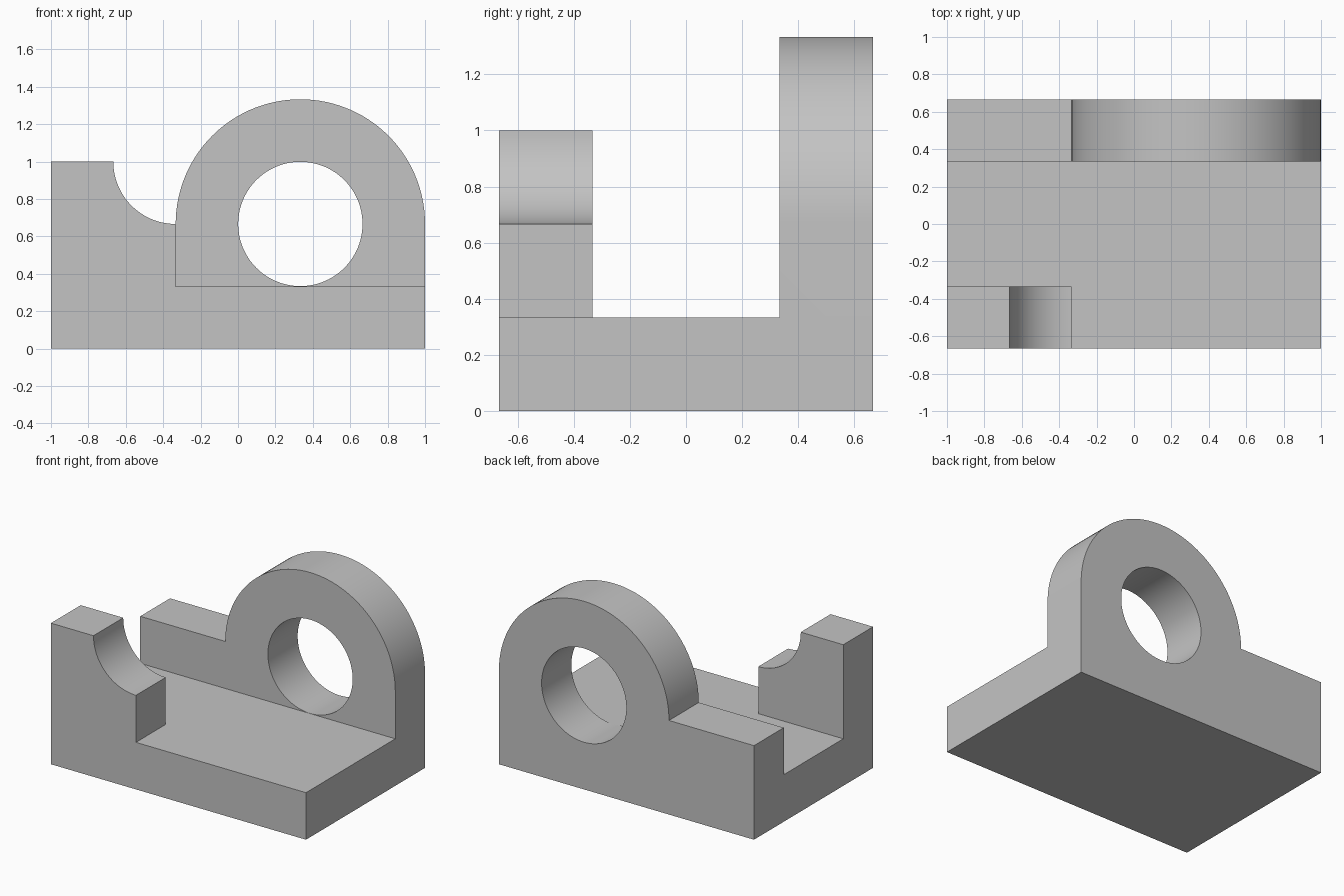
import bpy
import bmesh
from math import cos, sin, radians

cube = bpy.data.objects.get("Cube")
if cube:
    bpy.data.objects.remove(cube, do_unlink=True)

U = 1 / 3   # design module
STEP = 3    # degrees per arc segment

grey = bpy.data.materials.new("plain_grey")
grey.use_nodes = True
colour = (0.55, 0.55, 0.55, 1)
grey.diffuse_color = colour
grey.node_tree.nodes["Principled BSDF"].inputs["Base Color"].default_value = colour


def arc(cx, cz, r, start, end):
    """Points on an arc in the xz plane, angles in degrees."""
    step = STEP if end > start else -STEP
    return [(cx + r * cos(radians(a)), cz + r * sin(radians(a)))
            for a in range(start, end + step, step)]


def slab(name, profile, y0, y1):
    """Extrude an xz profile from y0 to y1."""
    bm = bmesh.new()
    face = bm.faces.new([bm.verts.new((x, y0, z)) for x, z in profile])
    new = bmesh.ops.extrude_face_region(bm, geom=[face])["geom"]
    bmesh.ops.translate(bm, vec=(0, y1 - y0, 0),
                        verts=[v for v in new if isinstance(v, bmesh.types.BMVert)])
    bmesh.ops.recalc_face_normals(bm, faces=bm.faces)
    mesh = bpy.data.meshes.new(name)
    bm.to_mesh(mesh)
    bm.free()
    mesh.materials.append(grey)
    obj = bpy.data.objects.new(name, mesh)
    bpy.context.collection.objects.link(obj)
    return obj


def combine(target, other, operation):
    """Apply a boolean and discard the second solid."""
    mod = target.modifiers.new("combine", 'BOOLEAN')
    mod.operation, mod.solver, mod.object = operation, 'EXACT', other
    bpy.context.view_layer.objects.active = target
    bpy.ops.object.modifier_apply(modifier=mod.name)
    bpy.data.objects.remove(other, do_unlink=True)


# Base plate
bracket = slab("bracket", [(-1, 0), (1, 0), (1, U), (-1, U)], -2 * U, 2 * U)

# Rear wall with a round-topped lug
wall = slab("rear_wall",
            [(-1, 0), (1, 0)] + arc(U, 2 * U, 2 * U, 0, 180) + [(-1, 2 * U)],
            U, 2 * U)

# Bore through the lug, just clear of the floor
bore = slab("bore_cutter", arc(U, 2 * U, U - 0.001, 0, 360 - STEP), 0, 1)
combine(wall, bore, 'DIFFERENCE')

# Front post with a concave quarter-round corner
post = slab("front_post",
            [(-1, 0), (-U, 0)] + arc(-U, 1, U, 270, 180) + [(-1, 1)],
            -2 * U, -U)

combine(bracket, wall, 'UNION')
combine(bracket, post, 'UNION')

# Merge coplanar faces left by the unions
bm = bmesh.new()
bm.from_mesh(bracket.data)
bmesh.ops.remove_doubles(bm, verts=bm.verts, dist=0.0001)
bmesh.ops.dissolve_limit(bm, angle_limit=radians(0.5), verts=bm.verts, edges=bm.edges)
bm.to_mesh(bracket.data)
bm.free()

# Smooth arcs, crisp edges
bpy.ops.object.select_all(action='DESELECT')
bracket.select_set(True)
bpy.context.view_layer.objects.active = bracket
bpy.ops.object.shade_smooth_by_angle(angle=radians(30))
